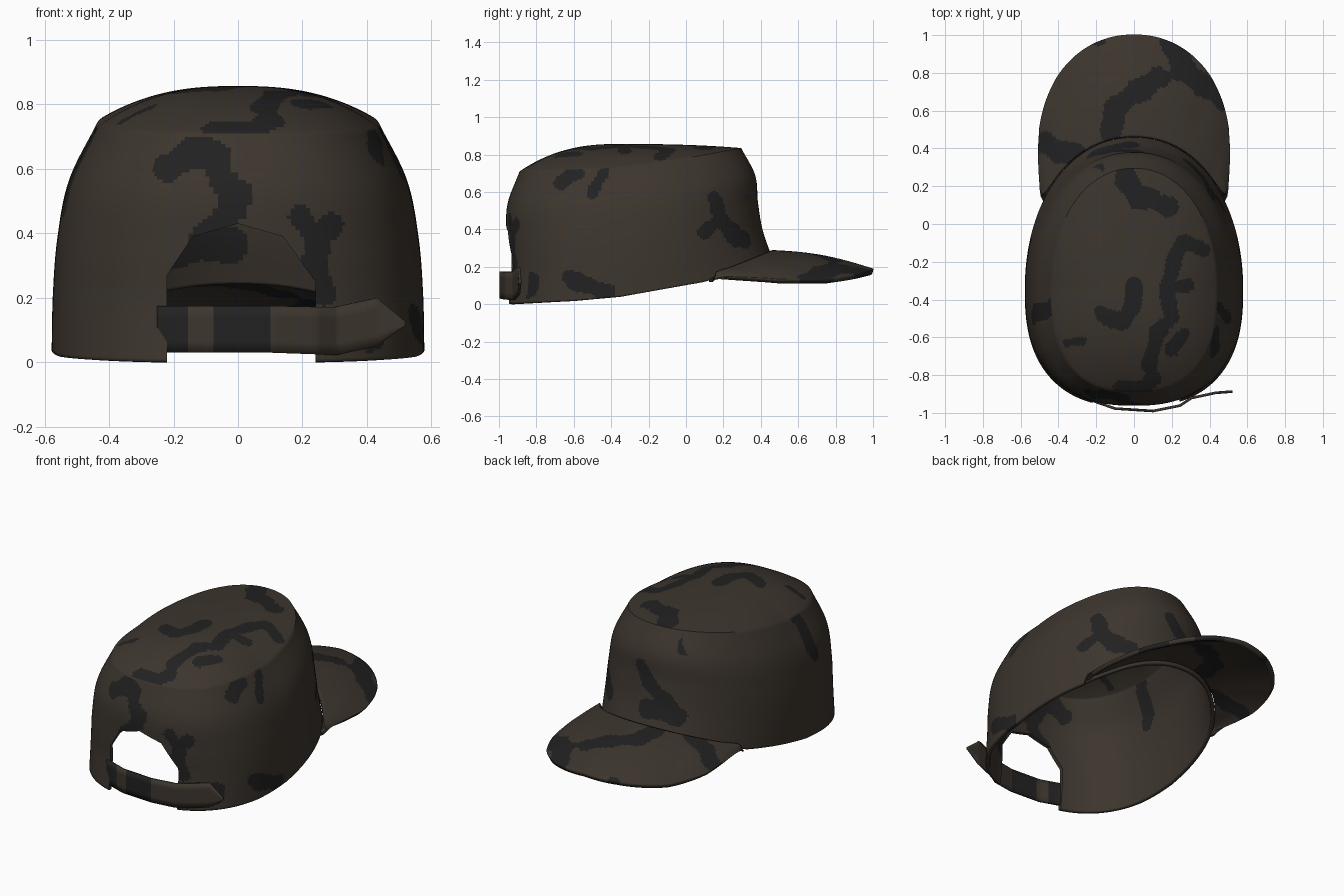
import bpy, bmesh, math

if "Cube" in bpy.data.objects:
    bpy.data.objects.remove(bpy.data.objects["Cube"])


def material(name, rgb):
    m = bpy.data.materials.new(name)
    m.diffuse_color = (*rgb, 1)
    m.use_nodes = True
    m.node_tree.nodes["Principled BSDF"].inputs["Base Color"].default_value = m.diffuse_color
    return m


MATS = [material("brown_fabric", (0.046, 0.036, 0.027)),
        material("charcoal_patch", (0.0155, 0.0155, 0.0160))]

# Camouflage patches: thick strokes (radius, points) drawn in each view plane
TOP = [(.055, [(-.05, .25), (.02, .14), (.12, .11), (.18, .1)]),
       (.04, [(.36, -.13), (.25, -.1), (.2, -.25), (.17, -.35), (.2, -.5), (.12, -.58), (.08, -.74)]),
       (.035, [(.17, -.33), (.28, -.33)]),
       (.045, [(0, -.32), (0, -.42), (-.05, -.52), (-.17, -.48)]),
       (.025, [(-.35, -.63), (-.28, -.62)]), (.035, [(.2, -.67), (.26, -.59)]),
       (.045, [(-.08, -.87), (.06, -.87), (.1, -.82)]), (.04, [(-.3, .22), (-.22, .27)])]
BRIM = [(.055, [(.12, .77), (0, .68), (-.1, .6), (-.12, .48)]),
        (.055, [(.19, .95), (.24, .82), (.36, .72), (.46, .65)]),
        (.055, [(-.46, .43), (-.38, .38), (-.28, .36)]), (.03, [(-.2, .97), (-.18, .96)])]
BACK = [(.045, [(-.22, .61), (-.13, .66), (-.06, .64), (-.05, .56), (0, .52), (-.03, .45), (-.1, .38), (-.12, .28)]),
        (.035, [(.19, .45), (.24, .38), (.29, .43)]), (.04, [(.24, .38), (.26, .22)])]
RIGHT = [(.04, [(-.66, .65), (-.58, .71)]), (.03, [(-.5, .59), (-.44, .7)]),
         (.045, [(-.62, .15), (-.55, .1), (-.42, .06)]), (.035, [(.1, .38), (.18, .45), (.15, .57)]),
         (.045, [(.18, .45), (.28, .34), (.4, .32)]), (.06, [(-.86, .1), (-.84, .13)])]
LEFT = [(.045, [(-.45, .74), (-.45, .62), (-.5, .5)])]
FRONT = [(.045, [(.03, .6), (-.01, .52), (-.12, .44), (-.2, .37)]), (.055, [(-.02, .38), (-.2, .36)]),
         (.05, [(-.2, .76), (-.28, .74)]), (.045, [(.3, .34), (.38, .32)])]


def in_patch(u, v, strokes):
    wob = 1 + .25 * math.sin(31 * u + 2) * math.sin(27 * v)
    for r, pts in strokes:
        for (ax, ay), (bx, by) in zip(pts, pts[1:]):
            dx, dy = bx - ax, by - ay
            t = max(0, min(1, ((u - ax) * dx + (v - ay) * dy) / (dx * dx + dy * dy)))
            if math.hypot(u - ax - t * dx, v - ay - t * dy) < r * wob:
                return True
    return False


def lerp_table(x, table):
    for (a, va), (b, vb) in zip(table, table[1:]):
        if x <= b:
            return va + (vb - va) * max(0, (x - a) / (b - a))
    return table[-1][1]


def spline(t, vals):
    f = min(t, .99999) * (len(vals) - 1)
    i = int(f)
    f -= i
    p1, p2 = vals[i], vals[i + 1]
    p0 = vals[i - 1] if i else 2 * p1 - p2
    p3 = vals[i + 2] if i + 2 < len(vals) else 2 * p2 - p1
    return .5 * (2 * p1 + (p2 - p0) * f + (2 * p0 - 5 * p1 + 4 * p2 - p3) * f * f
                 + (3 * p1 - p0 - 3 * p2 + p3) * f ** 3)


def spow(x, p):
    return math.copysign(abs(x) ** p, x)


def grid_object(name, rows, closed=False, cap=None, paint=None, thick=.02, offset=-1, angle=40):
    bm = bmesh.new()
    vs = [[bm.verts.new(p) for p in row] for row in rows]
    n = len(rows[0])
    for a, b in zip(vs, vs[1:]):
        for j in range(n if closed else n - 1):
            k = (j + 1) % n
            bm.faces.new((a[j], a[k], b[k], b[j]))
    if cap:
        c = bm.verts.new(cap)
        for j in range(n):
            bm.faces.new((vs[-1][j], vs[-1][(j + 1) % n], c))
    bm.normal_update()
    for f in bm.faces:
        f.material_index = int(paint(f.calc_center_median(), f.normal))
    me = bpy.data.meshes.new(name)
    bm.to_mesh(me)
    bm.free()
    ob = bpy.data.objects.new(name, me)
    bpy.context.collection.objects.link(ob)
    for m in MATS:
        me.materials.append(m)
    bpy.ops.object.select_all(action='DESELECT')
    ob.select_set(True)
    bpy.context.view_layer.objects.active = ob
    bpy.ops.object.shade_smooth_by_angle(angle=math.radians(angle))
    s = ob.modifiers.new("cloth_thickness", 'SOLIDIFY')
    s.thickness, s.offset = thick, offset
    return ob


# Crown: egg-shaped rings from the sloping hem to the top seam, then a dome
HEM = [(-.97, 0), (-.6, .018), (-.35, .04), (.1, .12), (.25, .165), (.46, .25)]
YC = -.35


def ring_point(th, v, s=1):
    w = spline(v, [.578, .574, .56, .525, .44])
    yb = spline(v, [-.97, -.955, -.96, -.955, -.89])
    yf = spline(v, [.46, .41, .385, .37, .295])
    c, n = math.cos(th), math.sin(th)
    e = 2 / 2.1 if c > 0 else 2 / 2.5
    b = yf - YC if c > 0 else YC - yb
    return s * w * spow(n, e), YC + s * b * spow(c, e)


def seam_z(y):
    return lerp_table(y, [(-.89, .71), (-.35, .73), (0, .78), (.295, .835)])


N, WALL, DOME = 280, 64, 36
angles = [-2 * math.pi * i / N for i in range(N)]
rows = []
for i in range(WALL + 1):
    v, row = i / WALL, []
    for th in angles:
        z0 = lerp_table(ring_point(th, 0)[1], HEM)
        z1 = seam_z(ring_point(th, 1)[1])
        row.append((*ring_point(th, v), z0 + (z1 - z0) * v))
    rows.append(row)
for i in range(1, DOME):
    s, row = 1 - i / DOME, []
    for th in angles:
        zs = seam_z(ring_point(th, 1)[1])
        row.append((*ring_point(th, 1, s), zs + (.857 - zs) * (1 - s ** 2.5)))
    rows.append(row)


def paint_crown(c, n):
    if c.z > seam_z(c.y) - .005 and n.z > .5:
        return in_patch(c.x, c.y, TOP)
    if c.y < -.8 and abs(c.x) < .4:
        return in_patch(c.x, c.z, BACK)
    if n.y > .75:
        return in_patch(c.x, c.z, FRONT)
    return in_patch(c.y, c.z, RIGHT if c.x > 0 else LEFT)


crown = grid_object("crown", rows, True, (0, YC, .857), paint_crown, .022)

# Arched opening at the back, cut from the crown
arch = [(-.22, -.1), (-.22, .27), (-.14, .39), (0, .43), (.14, .39), (.24, .25), (.24, -.1)]
bm = bmesh.new()
near = bm.faces.new([bm.verts.new((x, -1.2, z)) for x, z in arch])
ext = bmesh.ops.extrude_face_region(bm, geom=[near])
bmesh.ops.translate(bm, vec=(0, .6, 0), verts=[g for g in ext["geom"] if isinstance(g, bmesh.types.BMVert)])
bmesh.ops.recalc_face_normals(bm, faces=bm.faces)
me = bpy.data.meshes.new("opening_cutter")
bm.to_mesh(me)
bm.free()
for m in MATS:
    me.materials.append(m)
cutter = bpy.data.objects.new("opening_cutter", me)
bpy.context.collection.objects.link(cutter)
cutter.hide_render = True
cutter.display_type = 'WIRE'
cut = crown.modifiers.new("opening", 'BOOLEAN')
cut.operation, cut.solver, cut.object = 'DIFFERENCE', 'EXACT', cutter

# Brim: arched visor from the front hem to a rounded outline
rows = []
for i in range(41):
    r, row = i / 40, []
    for j in range(121):
        u = 1 - j / 60
        xi, yi = ring_point(u * .95, 0)
        zi = lerp_table(yi, HEM) + .012
        phi = math.radians(110) * u
        c, n = math.cos(phi), math.sin(phi)
        xo = .49 * spow(n, .95)
        yo = .4 + (.595 * c ** .93 if c > 0 else .8 * c)
        zo = lerp_table(abs(u), [(0, .163), (.2, .148), (.5, .112), (.75, .112), (1, .138)])
        bulge = .022 * math.sin(math.pi * r) * (1 - u * u)
        row.append((xi + (xo - xi) * r, yi + (yo - yi) * r, zi + (zo - zi) * r + bulge))
    rows.append(row)
grid_object("brim", rows, paint=lambda c, n: in_patch(c.x, c.y, BRIM), thick=.028)

# Strap: band across the opening ending in a pointed tab on the right
path = [(-.245, -.915, .03, .175), (-.2, -.935, .03, .175), (-.1, -.97, .03, .175), (.1, -.983, .03, .175),
        (.24, -.955, .025, .172), (.3, -.915, .022, .172), (.43, -.887, .05, .2), (.52, -.88, .115, .125)]
cols = []
for a, b in zip(path, path[1:]):
    cols += [[p + (q - p) * k / 8 for p, q in zip(a, b)] for k in range(8)]
cols.append(path[-1])
rows = [[(x, y, lo + (hi - lo) * k / 4) for x, y, lo, hi in cols] for k in range(5)]
grid_object("strap", rows, thick=.014, offset=1,
            paint=lambda c, n: -.08 < c.x < .1 or c.x < -.15)
